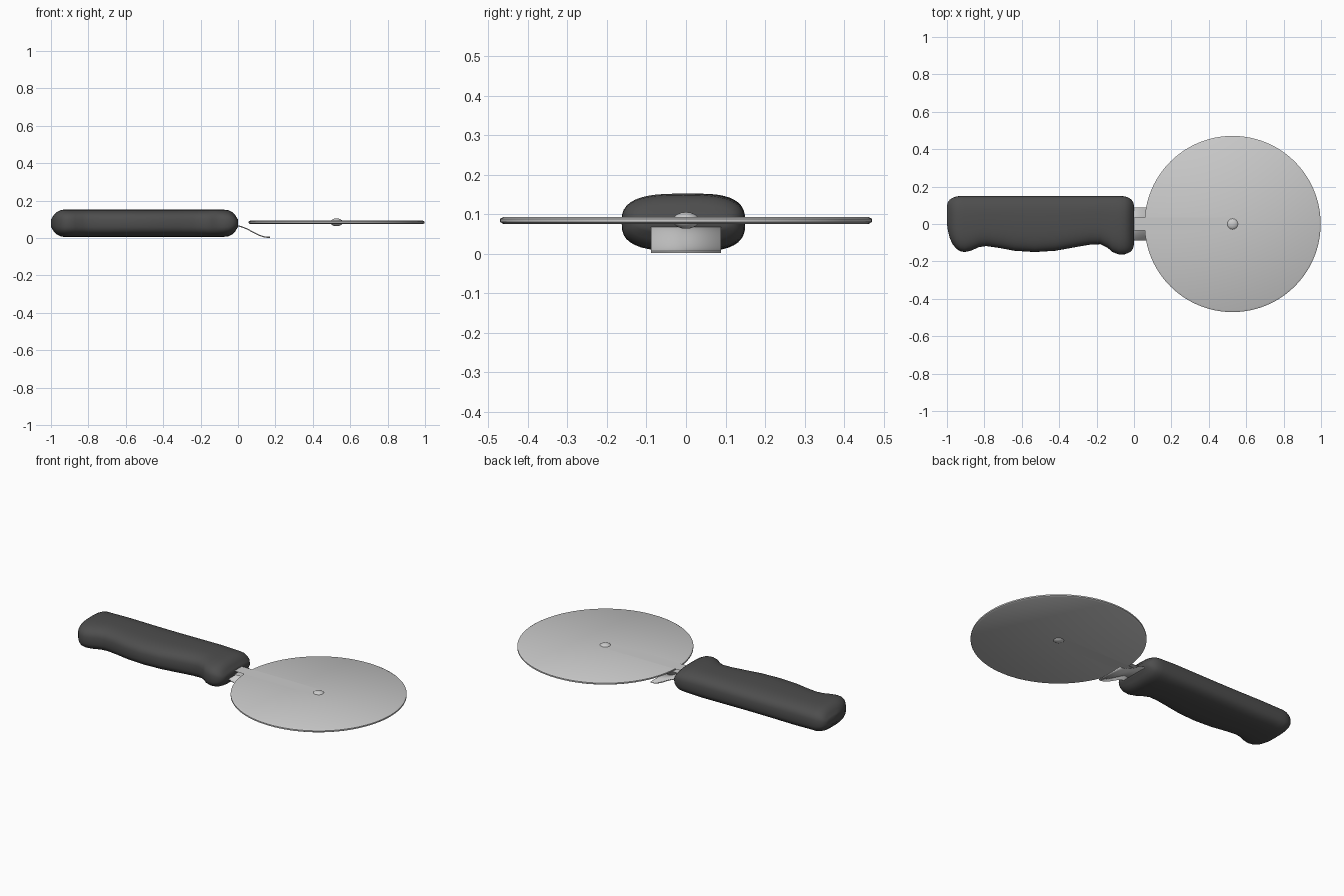
import bpy, bmesh, math

if "Cube" in bpy.data.objects:
    bpy.data.objects.remove(bpy.data.objects["Cube"])

def material(name, v):
    m = bpy.data.materials.new(name)
    m.diffuse_color = (v, v, v, 1)
    m.use_nodes = True
    m.node_tree.nodes["Principled BSDF"].inputs["Base Color"].default_value = m.diffuse_color
    return m

def finish(name, bm, mat=None, angle=40):
    bmesh.ops.recalc_face_normals(bm, faces=bm.faces[:])
    me = bpy.data.meshes.new(name)
    bm.to_mesh(me)
    bm.free()
    ob = bpy.data.objects.new(name, me)
    bpy.context.collection.objects.link(ob)
    if mat:
        me.materials.append(mat)
    bpy.ops.object.select_all(action='DESELECT')
    bpy.context.view_layer.objects.active = ob
    ob.select_set(True)
    bpy.ops.object.shade_smooth_by_angle(angle=math.radians(angle))
    return ob

def spow(v, e):
    return math.copysign(abs(v) ** e, v)

# handle: superellipse sections; each row is x, upper y, lower y
ROWS = [(-1, .10, .0), (-.995, .117, -.035), (-.985, .13, -.075), (-.97, .14, -.108),
        (-.95, .147, -.132), (-.93, .15, -.145), (-.905, .15, -.15), (-.87, .15, -.142),
        (-.83, .15, -.124), (-.79, .15, -.118), (-.72, .15, -.128), (-.64, .15, -.143),
        (-.53, .15, -.15), (-.42, .15, -.143), (-.32, .15, -.125), (-.24, .15, -.111),
        (-.18, .15, -.108), (-.14, .15, -.128), (-.115, .15, -.15), (-.08, .15, -.163),
        (-.05, .148, -.162), (-.03, .141, -.155), (-.015, .131, -.145), (-.005, .118, -.13),
        (0, .1, -.11)]
N, R, ZC, ZH = 40, .072, .079, .073
bm = bmesh.new()
rings = []
for x, top, bot in ROWS:
    d = min(x + 1, -x, R)
    zh = ZH * max(.3, math.sqrt(1 - ((R - d) / R) ** 2))
    yc, yh = (top + bot) / 2, (top - bot) / 2
    ring = []
    for i in range(N):
        a = math.tau * i / N
        ring.append(bm.verts.new((x, yc + yh * spow(math.cos(a), .7),
                                  ZC + zh * spow(math.sin(a), .7))))
    rings.append(ring)
for a, b in zip(rings, rings[1:]):
    for i in range(N):
        j = (i + 1) % N
        bm.faces.new((a[i], a[j], b[j], b[i]))
bm.faces.new(rings[0])
bm.faces.new(rings[-1])
finish("handle", bm, material("dark_grip", .075), 60)

# cutting wheel with a ground rim
CX, CZ = .527, .084
bm = bmesh.new()
loops = []
for r, z in [(.462, .009), (.471, .004), (.471, -.004), (.462, -.009)]:
    loops.append([bm.verts.new((CX + r * math.cos(math.tau * i / 96),
                                r * math.sin(math.tau * i / 96), CZ + z)) for i in range(96)])
for a, b in zip(loops, loops[1:]):
    for i in range(96):
        j = (i + 1) % 96
        bm.faces.new((a[i], a[j], b[j], b[i]))
bm.faces.new(loops[0])
bm.faces.new(loops[-1])
finish("cutting_wheel", bm, None, 30)

# thin sheet arms on both sides of the wheel
for side, z in (("upper", CZ + .0105), ("lower", CZ - .0105)):
    bm = bmesh.new()
    bm.faces.new([bm.verts.new((x, y, z)) for x, y in
                  ((-.06, -.036), (.562, -.036), (.562, .036), (-.06, .036))])
    finish(side + "_arm", bm)

# axle rivet: flattened ball
bm = bmesh.new()
bmesh.ops.create_uvsphere(bm, u_segments=32, v_segments=16, radius=1)
for v in bm.verts:
    v.co = (CX + .033 * v.co.x, .033 * v.co.y, CZ + .021 * v.co.z)
finish("axle_rivet", bm, None, 60)

# finger guard: S-curved sheet
bm = bmesh.new()
prev = None
for i in range(17):
    t = i / 16
    x = -.03 + .2 * t
    s = min(1, max(0, (x + .01) / .17))
    z = .065 - .061 * s * s * (3 - 2 * s)
    cur = [bm.verts.new((x, y, z)) for y in (-.088, .088)]
    if prev:
        bm.faces.new((prev[0], cur[0], cur[1], prev[1]))
    prev = cur
guard = finish("finger_guard", bm)
mod = guard.modifiers.new("thickness", 'SOLIDIFY')
mod.thickness = .006
mod.offset = 0
